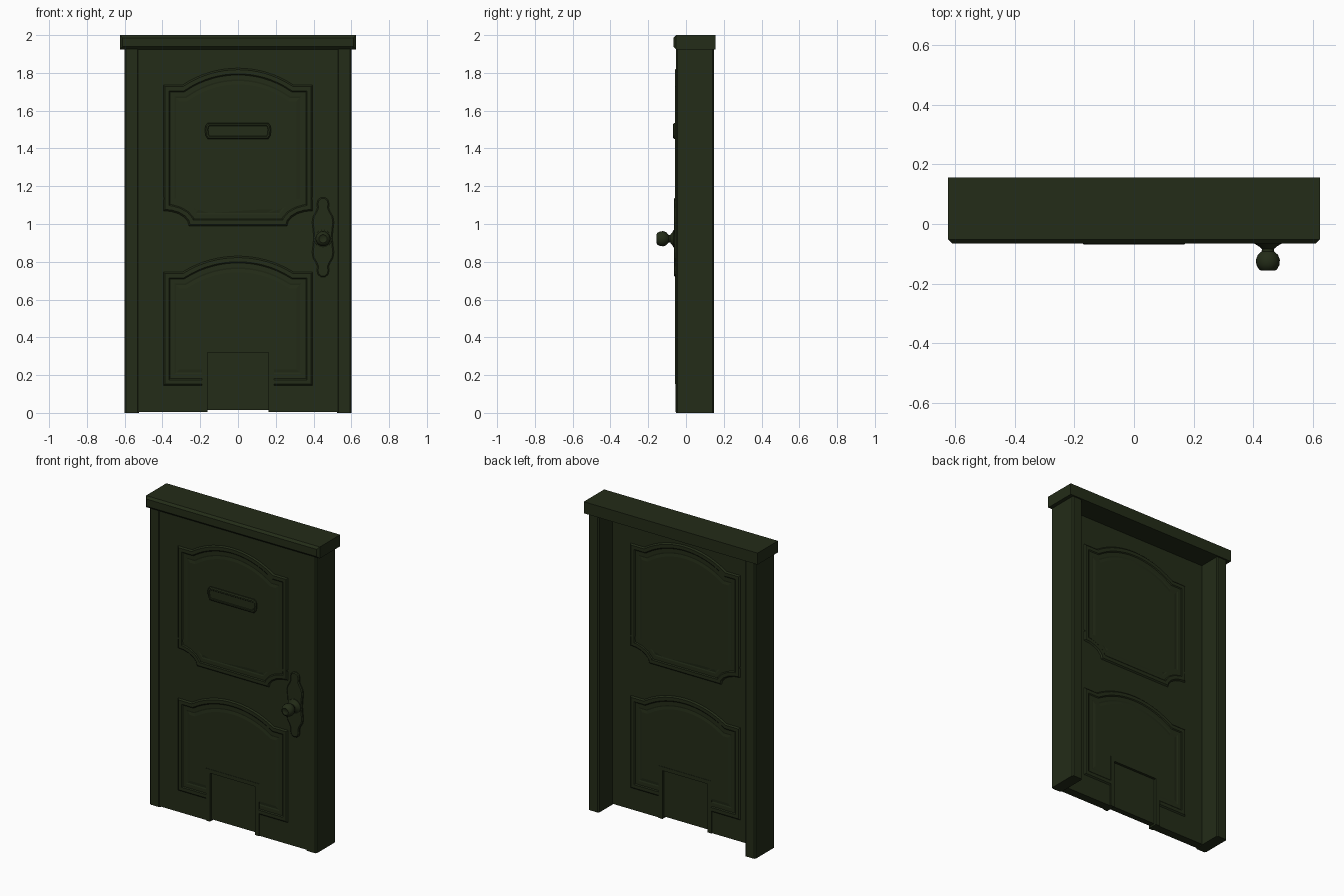
import bpy, bmesh, math

if "Cube" in bpy.data.objects:
    bpy.data.objects.remove(bpy.data.objects["Cube"])

mat = bpy.data.materials.new("dark_green_paint")
mat.diffuse_color = (0.017, 0.025, 0.009, 1)
mat.use_nodes = True
mat.node_tree.nodes["Principled BSDF"].inputs["Base Color"].default_value = mat.diffuse_color
FRONT, BACK = -0.05, 0.005          # faces of the door leaf


def finish(name, bm, smooth=None):
    bmesh.ops.recalc_face_normals(bm, faces=bm.faces)
    me = bpy.data.meshes.new(name)
    bm.to_mesh(me)
    bm.free()
    me.materials.append(mat)
    ob = bpy.data.objects.new(name, me)
    bpy.context.collection.objects.link(ob)
    bpy.ops.object.select_all(action='DESELECT')
    bpy.context.view_layer.objects.active = ob
    ob.select_set(True)
    if smooth:
        bpy.ops.object.shade_smooth_by_angle(angle=math.radians(smooth))
    return ob


def prism(name, pts, y0, y1, front=(), back=(), smooth=None):
    """Extrude an x/z outline along y; front/back list (inset, depth) steps on each cap."""
    bm = bmesh.new()
    a = [bm.verts.new((x, y0, z)) for x, z in pts]
    b = [bm.verts.new((x, y1, z)) for x, z in pts]
    caps = [bm.faces.new(a), bm.faces.new(b[::-1])]
    for i in range(len(a)):
        j = (i + 1) % len(a)
        bm.faces.new((a[j], a[i], b[i], b[j]))
    bmesh.ops.recalc_face_normals(bm, faces=bm.faces)
    for cap, steps in zip(caps, (front, back)):
        for t, d in steps:
            bmesh.ops.inset_region(bm, faces=[cap], thickness=t, depth=d, use_even_offset=True)
            bm.normal_update()
    return finish(name, bm, smooth)


def box(name, x0, x1, y0, y1, z0, z1, bevel=0, pick=lambda e: True):
    bm = bmesh.new()
    bmesh.ops.create_cube(bm, size=1)
    for v in bm.verts:
        v.co = ((x0 + x1) / 2 + v.co.x * (x1 - x0), (y0 + y1) / 2 + v.co.y * (y1 - y0),
                (z0 + z1) / 2 + v.co.z * (z1 - z0))
    if bevel:
        bmesh.ops.bevel(bm, geom=[e for e in bm.edges if pick(e)], offset=bevel,
                        segments=1, affect='EDGES')
    return finish(name, bm)


def mirrored(half):
    """Half outline from bottom to top on +x, completed on -x."""
    return half + [(-x, z) for x, z in reversed(half) if abs(x) > 1e-6]


def arch(shoulder, peak, w=0.295, n=8):
    s = peak - shoulder
    r = (w * w + s * s) / (2 * s)
    xs = [w * (1 - i / n) for i in range(n + 1)]
    return [(x, peak - r + math.sqrt(r * r - x * x)) for x in xs]


def cut(ob, cutter):
    mod = ob.modifiers.new("cut", 'BOOLEAN')
    mod.operation, mod.solver, mod.object = 'DIFFERENCE', 'EXACT', cutter
    bpy.context.view_layer.objects.active = ob
    bpy.ops.object.modifier_apply(modifier=mod.name)


# Frame: lintel with chamfered front, two posts
box("lintel", -0.625, 0.625, -0.066, 0.157, 1.925, 2.0, 0.014,
    lambda e: all(v.co.y < -0.05 for v in e.verts))
for s, side in ((-1, "left"), (1, "right")):
    x0, x1 = sorted((s * 0.525, s * 0.6))
    box(side + "_post", x0, x1, -0.053, 0.147, 0, 1.93, 0.008,
        lambda e: abs(e.verts[0].co.z - e.verts[1].co.z) > 1)

# Door leaf and its moulded panels, shown on both sides
leaf = box("door_leaf", -0.53, 0.53, FRONT, BACK, 0.005, 1.93)
moulding = [(0.008, 0.008), (0.022, 0), (0.006, -0.005), (0.024, 0), (0.008, -0.002),
            (0.018, 0.003)]
notch = [(0.395 - 0.135 * math.cos(t), 0.99 + 0.08 * math.sin(t))
         for t in (i * math.pi / 10 for i in range(6))]
upper = mirrored(notch + [(0.395, 1.735)] + arch(1.735, 1.825))
lower = mirrored([(0.395, 0.145), (0.395, 0.745)] + arch(0.745, 0.83))
prism("upper_panel", upper, FRONT, BACK, moulding, moulding)
lower_panel = prism("lower_panel", lower, FRONT, BACK, moulding, moulding)

# Pet flap opening, surround and flap
cutter = box("flap_cutter", -0.19, 0.19, -0.2, 0.2, -0.1, 0.345)
cutter.hide_render = True
cut(leaf, cutter)
cut(lower_panel, cutter)
bpy.data.objects.remove(cutter)
surround = [(0.162, 0.005), (0.19, 0.005), (0.19, 0.345), (-0.19, 0.345), (-0.19, 0.005),
            (-0.162, 0.005), (-0.162, 0.32), (0.162, 0.32)]
prism("flap_surround", surround, FRONT - 0.006, BACK + 0.006)
box("pet_flap", -0.162, 0.162, -0.042, -0.005, 0.016, 0.322)

# Letter plate with clipped corners
plate = mirrored([(0.16, 1.45), (0.172, 1.468), (0.175, 1.5), (0.172, 1.52), (0.16, 1.535)])
prism("letter_plate", plate, -0.063, FRONT + 0.005, [(0.006, 0.006), (0.008, 0), (0.003, -0.003)])

# Handle plate: wavy outline, symmetric top to bottom
KX, KZ = 0.45, 0.93
wave = [(0.05, 0), (0.053, 0.04), (0.058, 0.08), (0.053, 0.11), (0.038, 0.135), (0.03, 0.155),
        (0.032, 0.178), (0.027, 0.198), (0.012, 0.21)]
half = [(w, -h) for w, h in reversed(wave)] + wave[1:]
prism("handle_plate", [(KX + x, KZ + z) for x, z in mirrored(half)], -0.058, FRONT + 0.005,
      [(0.006, 0.005)])

# Door knob: lathe about the y axis
profile = [(0, -0.05), (0.048, -0.05), (0.046, -0.066), (0.032, -0.074), (0.02, -0.084),
           (0.021, -0.092), (0.034, -0.104), (0.04, -0.12), (0.039, -0.137), (0.03, -0.153),
           (0.022, -0.157), (0.016, -0.153), (0, -0.153)]
bm = bmesh.new()
vs = [bm.verts.new((r, y, 0)) for r, y in profile]
es = [bm.edges.new(p) for p in zip(vs, vs[1:])]
bmesh.ops.spin(bm, geom=vs + es, cent=(0, 0, 0), axis=(0, 1, 0), angle=2 * math.pi, steps=16)
bmesh.ops.remove_doubles(bm, verts=bm.verts, dist=1e-4)
bmesh.ops.translate(bm, verts=bm.verts, vec=(KX, 0, 0.922))
finish("door_knob", bm, 35)
